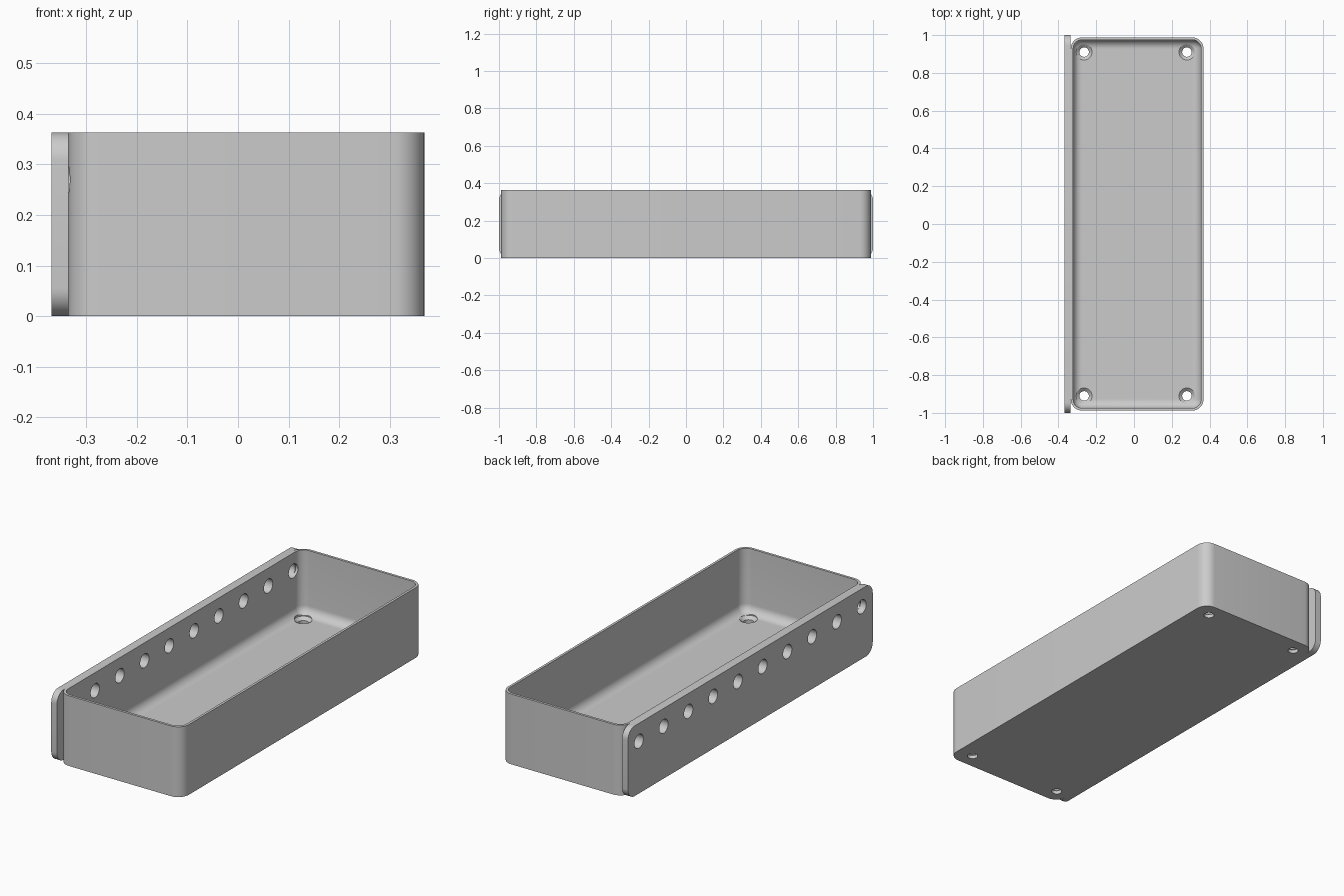
import bpy
import bmesh
from math import pi, sin, cos, radians
from mathutils import Matrix, Vector

cube = bpy.data.objects.get("Cube")
if cube:
    bpy.data.objects.remove(cube, do_unlink=True)

HEIGHT = 0.363
LEFT, RIGHT, PLATE_OUT = -0.335, 0.368, -0.368
HALF_Y = 0.988
WALL, FLOOR = 0.013, 0.033
CORNER, FILLET = 0.06, 0.045
MID_X = (LEFT + RIGHT) / 2
HALF_X = (RIGHT - LEFT) / 2

grey = bpy.data.materials.new("plain grey")
grey.use_nodes = True
colour = (0.6, 0.6, 0.6, 1)
grey.diffuse_color = colour
grey.node_tree.nodes["Principled BSDF"].inputs["Base Color"].default_value = colour


def rounded_rect(half_u, half_v, radius, steps=10):
    """Counter-clockwise outline of a rounded rectangle."""
    points = []
    for k, (su, sv) in enumerate([(1, 1), (-1, 1), (-1, -1), (1, -1)]):
        for i in range(steps + 1):
            a = (k + i / steps) * pi / 2
            points.append((su * (half_u - radius) + radius * cos(a),
                           sv * (half_v - radius) + radius * sin(a)))
    return points


def loft(name, rings, matrix=Matrix()):
    """Closed solid through a stack of (outline, height) rings."""
    bm = bmesh.new()
    loops = [[bm.verts.new(matrix @ Vector((u, v, h))) for u, v in outline]
             for outline, h in rings]
    for low, high in zip(loops, loops[1:]):
        for i in range(len(low)):
            j = (i + 1) % len(low)
            bm.faces.new((low[i], low[j], high[j], high[i]))
    bm.faces.new(loops[0][::-1])
    bm.faces.new(loops[-1])
    bmesh.ops.recalc_face_normals(bm, faces=bm.faces)
    mesh = bpy.data.meshes.new(name)
    bm.to_mesh(mesh)
    bm.free()
    mesh.materials.append(grey)
    obj = bpy.data.objects.new(name, mesh)
    bpy.context.collection.objects.link(obj)
    return obj


def turned(name, profile, matrix):
    """Round solid from (radius, height) pairs."""
    return loft(name, [(rounded_rect(r, r, r * 0.999, 8), h) for r, h in profile], matrix)


def cut(obj, cutters):
    bpy.context.view_layer.objects.active = obj
    for cutter in cutters:
        mod = obj.modifiers.new("cut", "BOOLEAN")
        mod.operation = "DIFFERENCE"
        mod.solver = "EXACT"
        mod.object = cutter
        bpy.ops.object.modifier_apply(modifier=mod.name)


# Open tray with rounded upright corners
outer = rounded_rect(HALF_X, HALF_Y, CORNER)
at_tray = Matrix.Translation((MID_X, 0, 0))
tray = loft("tray", [(outer, 0), (outer, HEIGHT)], at_tray)

# Hollow with a fillet where the walls meet the floor
rings = []
for i in range(9):
    a = i / 8 * pi / 2
    inset = WALL + FILLET * (1 - sin(a))
    rings.append((rounded_rect(HALF_X - inset, HALF_Y - inset, max(CORNER - inset, 0.002)),
                  FLOOR + FILLET * (1 - cos(a))))
rings.append((rings[-1][0], HEIGHT + 0.1))
hollow = loft("hollow_cutter", rings, at_tray)

# Countersunk screw holes in the floor
screws = [turned("screw_cutter", [(0.025, -0.05), (0.025, 0.018), (0.042, FLOOR), (0.042, 0.12)],
                 Matrix.Translation((0.008 + sx * 0.272, sy * 0.91, 0)))
          for sx in (-1, 1) for sy in (-1, 1)]

# Side plate: local x, y, z become model y, z, x
sideways = Matrix(((0, 0, 1, 0), (1, 0, 0, 0), (0, 1, 0, HEIGHT / 2), (0, 0, 0, 1)))
panel = rounded_rect(1, HEIGHT / 2, 0.055)
plate = loft("side_plate", [(panel, PLATE_OUT), (panel, LEFT)], sideways)

# Row of ten holes through the plate and the tray wall
row = [turned("row_cutter", [(0.036, -0.45), (0.036, -0.25)],
              Matrix.Translation(((0, -0.91 + i * 1.82 / 9, 0.27 - HEIGHT / 2))) @ sideways)
       for i in range(10)]

cut(tray, [hollow] + screws + row)
cut(plate, row)
for cutter in [hollow] + screws + row:
    bpy.data.objects.remove(cutter, do_unlink=True)

bpy.ops.object.select_all(action="DESELECT")
for part in (tray, plate):
    part.select_set(True)
bpy.context.view_layer.objects.active = tray
bpy.ops.object.shade_smooth_by_angle(angle=radians(30))
